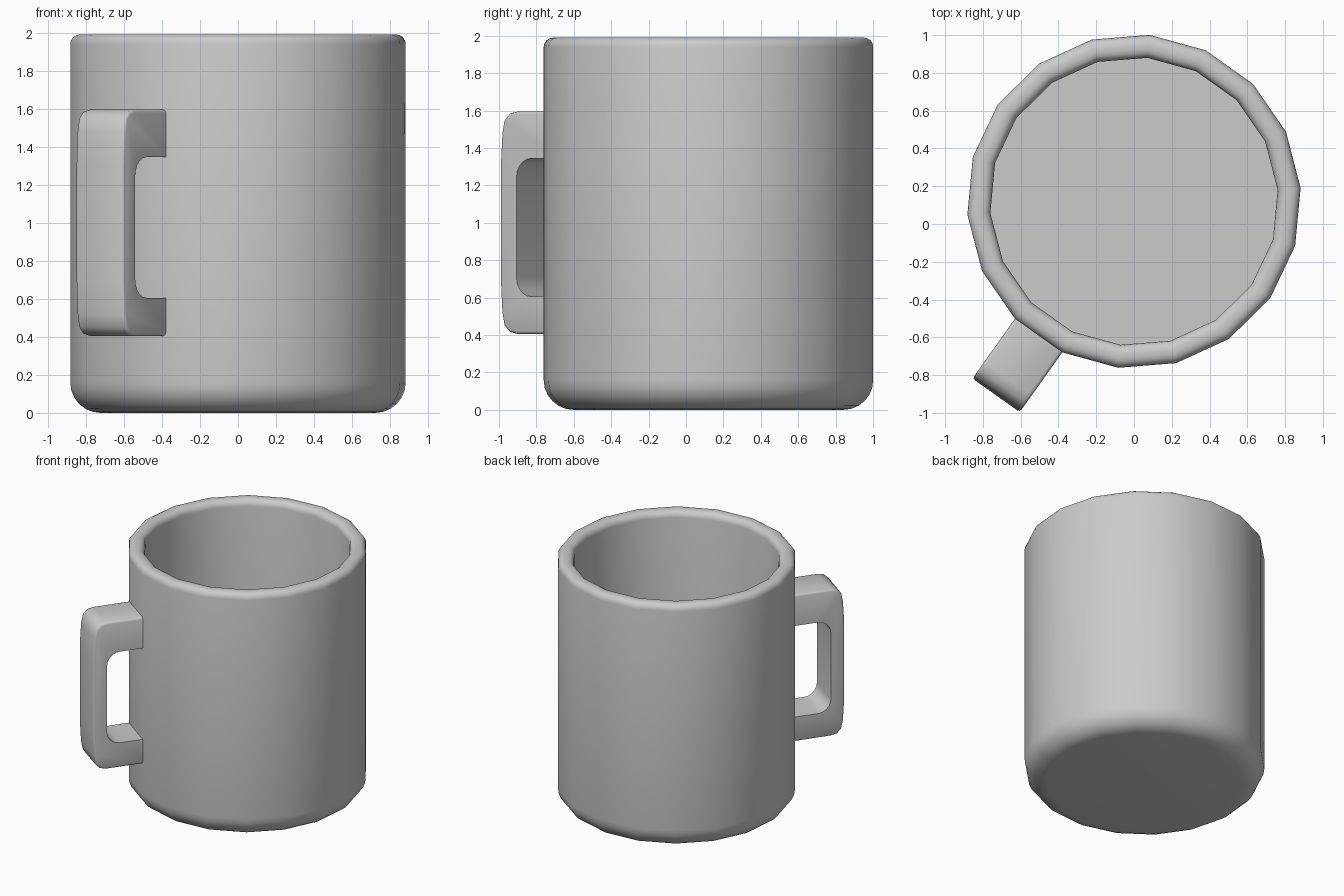
import bpy, bmesh
from math import sin, cos, pi, radians
from mathutils import Vector, Matrix

cube = bpy.data.objects.get("Cube")
if cube:
    bpy.data.objects.remove(cube, do_unlink=True)

SIDES = 18
START = radians(4.6)                 # turn of the first body corner
HANDLE_DIR = START + radians(230)    # middle of one body facet
CENTRE = Vector((0, 0.12, 0))
RADIUS, INNER, HEIGHT = 0.885, 0.763, 1.99

grey = bpy.data.materials.new("light grey ceramic")
grey.use_nodes = True
COLOUR = (0.6, 0.6, 0.6, 1)
grey.diffuse_color = COLOUR
grey.node_tree.nodes["Principled BSDF"].inputs["Base Color"].default_value = COLOUR


def arc(cx, cz, rx, rz, a0, a1, steps):
    """Points along an elliptical arc, angles in degrees."""
    angles = [radians(a0 + (a1 - a0) * i / steps) for i in range(steps + 1)]
    return [(cx + rx * cos(a), cz + rz * sin(a)) for a in angles]


def finish(bm, name):
    bmesh.ops.recalc_face_normals(bm, faces=bm.faces)
    mesh = bpy.data.meshes.new(name)
    bm.to_mesh(mesh)
    bm.free()
    mesh.materials.append(grey)
    obj = bpy.data.objects.new(name, mesh)
    bpy.context.collection.objects.link(obj)
    return obj


def smooth(obj, angle):
    bpy.ops.object.select_all(action="DESELECT")
    obj.select_set(True)
    bpy.context.view_layer.objects.active = obj
    bpy.ops.object.shade_smooth_by_angle(angle=radians(angle))


# Cup body: rounded foot, straight wall, rounded rim, straight inside
FOOT, RIM, FLOOR = 0.16, 0.05, 0.12
profile = arc(RADIUS - FOOT, FOOT, FOOT, FOOT, -90, 0, 6)
profile += arc(RADIUS - RIM, HEIGHT - RIM, RIM, RIM, 0, 90, 4)
profile += arc(INNER + RIM, HEIGHT - RIM, RIM, RIM, 90, 180, 4)
profile += [(INNER, FLOOR)]

bm = bmesh.new()
rings = []
for r, z in profile:
    angles = [START + 2 * pi * i / SIDES for i in range(SIDES)]
    rings.append([bm.verts.new(CENTRE + Vector((r * cos(a), r * sin(a), z))) for a in angles])
for low, high in zip(rings, rings[1:]):
    for i in range(SIDES):
        j = (i + 1) % SIDES
        bm.faces.new((low[i], low[j], high[j], high[i]))
bm.faces.new(rings[0])
bm.faces.new(rings[-1])
smooth(finish(bm, "cup_body"), 40)

# Handle: C-shaped side profile, extruded to the width of one body facet
WIDTH = 2 * RADIUS * sin(pi / SIDES)
ROOT, MID = 0.84, 1.0
upper = [(ROOT, 1.595), (1.15, 1.595), (1.2, 1.585), (1.235, 1.55), (1.25, 1.48), (1.26, 1.3)]
outer = upper + [(r, 2 * MID - z) for r, z in reversed(upper)]
inner = [(ROOT, 0.605)] + arc(1.05, 0.705, 0.1, 0.1, -90, 0, 5)
inner += arc(1.05, 1.245, 0.1, 0.1, 0, 90, 5) + [(ROOT, 1.345)]

bm = bmesh.new()
face = bm.faces.new([bm.verts.new((r, -WIDTH / 2, z)) for r, z in outer + inner])
extruded = bmesh.ops.extrude_face_region(bm, geom=[face])
moved = [v for v in extruded["geom"] if isinstance(v, bmesh.types.BMVert)]
bmesh.ops.translate(bm, verts=moved, vec=(0, WIDTH, 0))

# Soften only the long outside edges of the handle
outside = {(round(r, 3), round(z, 3)) for r, z in outer}
soft = [e for e in bm.edges
        if abs(e.verts[0].co.y - e.verts[1].co.y) < 0.001
        and all((round(v.co.x, 3), round(v.co.z, 3)) in outside for v in e.verts)
        and max(v.co.x for v in e.verts) > 1]
bmesh.ops.bevel(bm, geom=soft, offset=0.016, segments=2, profile=0.5, affect="EDGES")
bm.transform(Matrix.Translation(CENTRE) @ Matrix.Rotation(HANDLE_DIR, 4, "Z"))
smooth(finish(bm, "handle"), 50)
